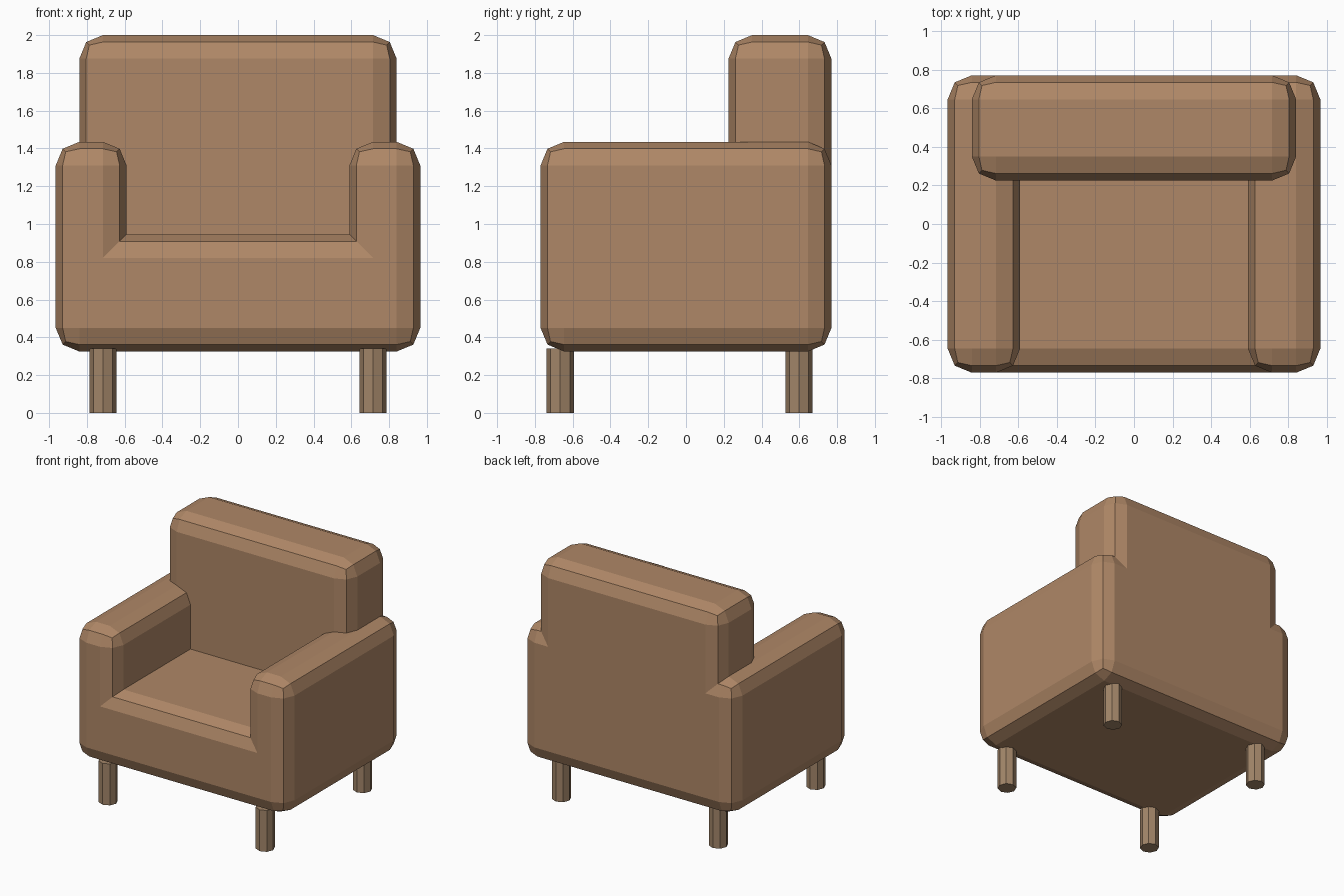
import bpy, bmesh, math

if "Cube" in bpy.data.objects:
    bpy.data.objects.remove(bpy.data.objects["Cube"])

BEVEL = 0.125


def material(name, color):
    m = bpy.data.materials.new(name)
    m.diffuse_color = (*color, 1)
    m.use_nodes = True
    m.node_tree.nodes["Principled BSDF"].inputs["Base Color"].default_value = m.diffuse_color
    return m


fabric = material("brown_fabric", (0.43, 0.245, 0.135))
wood = material("leg_wood", (0.36, 0.235, 0.14))


def finish(name, bm, mat):
    bmesh.ops.recalc_face_normals(bm, faces=bm.faces)
    me = bpy.data.meshes.new(name)
    bm.to_mesh(me)
    bm.free()
    me.materials.append(mat)
    ob = bpy.data.objects.new(name, me)
    bpy.context.collection.objects.link(ob)
    return ob


def padded(name, profile, y0, y1, keep_sharp):
    """Extrude an XZ profile along y and round every edge not kept sharp."""
    bm = bmesh.new()
    face = bm.faces.new([bm.verts.new((x, y0, z)) for x, z in profile])
    ext = bmesh.ops.extrude_face_region(bm, geom=[face])
    verts = [v for v in ext["geom"] if isinstance(v, bmesh.types.BMVert)]
    bmesh.ops.translate(bm, verts=verts, vec=(0, y1 - y0, 0))
    bmesh.ops.recalc_face_normals(bm, faces=bm.faces)
    edges = [e for e in bm.edges if not keep_sharp(e)]
    bmesh.ops.bevel(bm, geom=edges, offset=BEVEL, offset_type='OFFSET',
                    segments=2, profile=0.5, affect='EDGES', clamp_overlap=False)
    return finish(name, bm, fabric)


# Seat and arms: one U-shaped block, inner corners stay sharp
X, XI, Z0, ZS, ZA = 0.965, 0.59, 0.325, 0.945, 1.435
u_shape = [(-X, Z0), (X, Z0), (X, ZA), (XI, ZA), (XI, ZS),
           (-XI, ZS), (-XI, ZA), (-X, ZA)]
body = padded("seat_body", u_shape, -0.77, 0.77, lambda e: not e.is_convex)

# Backrest: padded slab whose flat lower end is buried in the seat block
ZB = 0.6
slab = [(-0.84, ZB), (0.84, ZB), (0.84, 2.0), (-0.84, 2.0)]
back = padded("backrest", slab, 0.225, 0.77,
              lambda e: all(abs(v.co.z - ZB) < 1e-4 for v in e.verts))

# Merge the backrest into the body
mod = body.modifiers.new("union", 'BOOLEAN')
mod.operation, mod.solver, mod.object = 'UNION', 'EXACT', back
bpy.context.view_layer.objects.active = body
bpy.ops.object.modifier_apply(modifier=mod.name)
bpy.data.objects.remove(back)

# Legs: eight-sided posts
for label, y in (("front", -0.666), ("back", 0.598)):
    for side, x in (("left", -0.714), ("right", 0.714)):
        bm = bmesh.new()
        bmesh.ops.create_cone(bm, cap_ends=True, segments=8,
                              radius1=0.072, radius2=0.072, depth=0.34)
        leg = finish(f"{label}_leg_{side}", bm, wood)
        leg.location = (x, y, 0.17)
